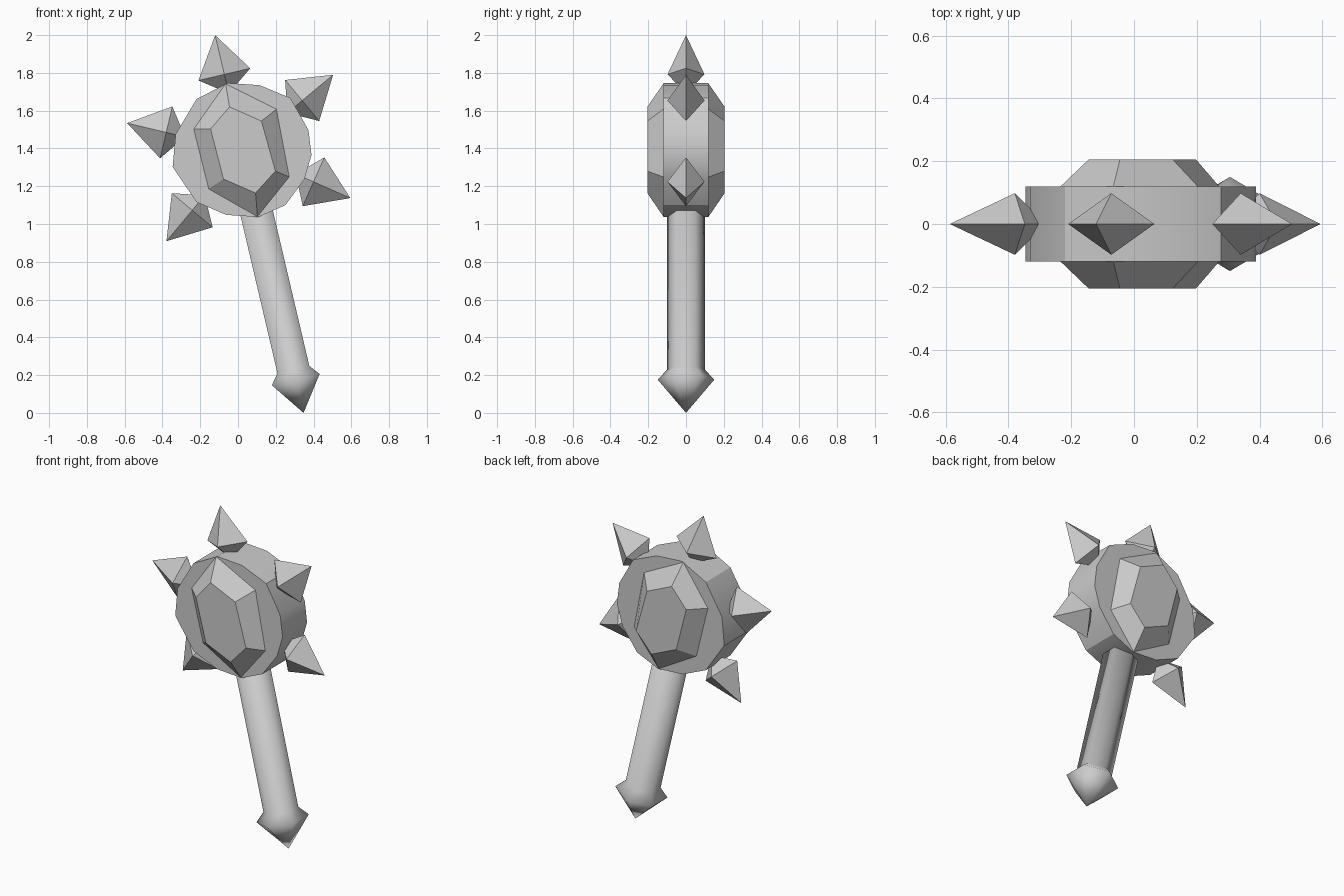
import bpy
import bmesh
from math import sin, cos, radians, tau
from mathutils import Vector

if "Cube" in bpy.data.objects:
    bpy.data.objects.remove(bpy.data.objects["Cube"], do_unlink=True)

grey = bpy.data.materials.new("stone_grey")
grey.use_nodes = True
grey.diffuse_color = (0.6, 0.6, 0.6, 1)
grey.node_tree.nodes["Principled BSDF"].inputs["Base Color"].default_value = (0.6, 0.6, 0.6, 1)


def loft(name, rings, smooth=None):
    """Skin a list of equal rings, cap both ends; smooth is an angle in degrees."""
    bm = bmesh.new()
    loops = [[bm.verts.new(p) for p in ring] for ring in rings]
    n = len(loops[0])
    for a, b in zip(loops, loops[1:]):
        for i in range(n):
            j = (i + 1) % n
            bm.faces.new((a[i], a[j], b[j], b[i]))
    bm.faces.new(loops[0])
    bm.faces.new(loops[-1])
    bmesh.ops.remove_doubles(bm, verts=bm.verts, dist=0.0005)
    bmesh.ops.recalc_face_normals(bm, faces=bm.faces)
    mesh = bpy.data.meshes.new(name)
    bm.to_mesh(mesh)
    bm.free()
    mesh.materials.append(grey)
    obj = bpy.data.objects.new(name, mesh)
    bpy.context.collection.objects.link(obj)
    if smooth:
        bpy.ops.object.select_all(action="DESELECT")
        obj.select_set(True)
        bpy.context.view_layer.objects.active = obj
        bpy.ops.object.shade_smooth_by_angle(angle=radians(smooth))
    return obj


def outline(points, y):
    return [Vector((x, y, z)) for x, z in points]


def axis_ring(centre, angle, sides, ry, rs):
    """Ring around an axis lying in the xz plane at the given angle, a corner on y."""
    side = Vector((-sin(angle), 0, cos(angle)))
    return [centre + Vector((0, ry * cos(tau * i / sides), 0)) + side * rs * sin(tau * i / sides)
            for i in range(sides)]


def along(origin, angle, dist):
    return origin + dist * Vector((cos(angle), 0, sin(angle)))


HEAD = Vector((0.022, 0, 1.39))
TIP = Vector((0.347, 0, 0))
LEAN = radians(103.2)

# Irregular round head
disc = [(-.056, 1.746), (.114, 1.735), (.278, 1.667), (.373, 1.497), (.389, 1.365),
        (.352, 1.238), (.251, 1.1), (.108, 1.037), (-.061, 1.048), (-.22, 1.116),
        (-.346, 1.302), (-.33, 1.476), (-.22, 1.661)]
loft("head_disc", [outline(disc, -.12), outline(disc, .12)], 30)

# Faceted gems on both faces
gem_base = [(-.066, 1.744), (.204, 1.608), (.272, 1.249), (.103, 1.038), (-.156, 1.185), (-.235, 1.503)]
gem_top = [(-.045, 1.62), (.124, 1.545), (.198, 1.28), (.093, 1.164), (-.077, 1.238), (-.145, 1.503)]
for name, s in (("front_gem", -1), ("back_gem", 1)):
    loft(name, [outline(gem_base, s * .119), outline(gem_top, s * .205)])

# Five four-sided spikes around the rim
for k in range(-2, 3):
    a = LEAN + radians(63.5) * k
    shape = ((.31, 0, 0), (.413, .098, .141), (.626, 0, 0))
    loft(f"spike_{k + 3}", [axis_ring(along(HEAD, a, d), a, 4, ry, rs) for d, ry, rs in shape])

# Six-sided handle ending in a pointed pommel
profile = ((0, 0), (.181, .15), (.235, .1), (1.12, .1))
loft("handle", [axis_ring(along(TIP, LEAN, d), LEAN, 6, r, r) for d, r in profile], 180)
